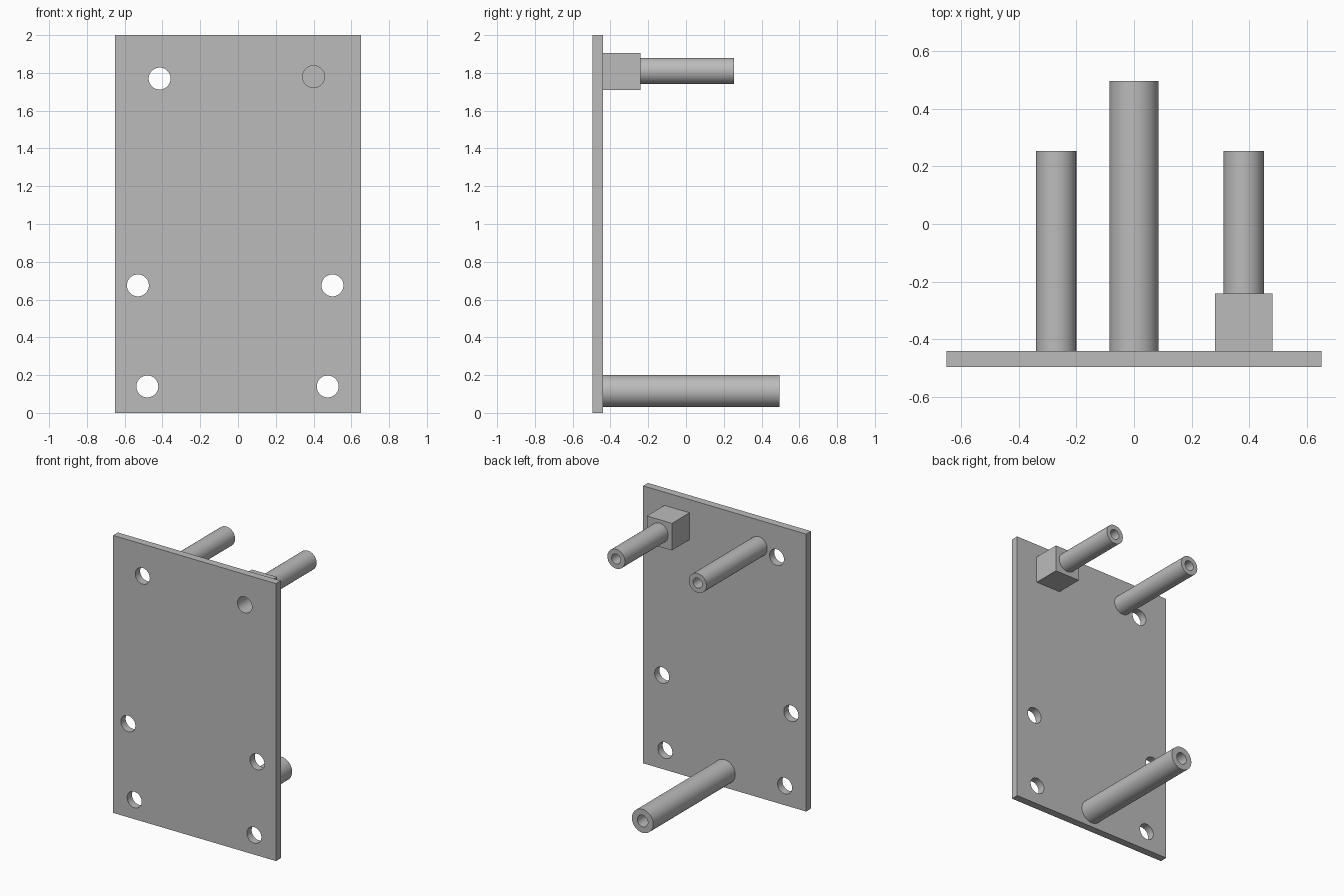
import bpy
import bmesh
from math import pi
from mathutils import Matrix, Vector

cube = bpy.data.objects.get("Cube")
if cube:
    bpy.data.objects.remove(cube, do_unlink=True)

# Single plain grey
grey = bpy.data.materials.new("plain grey")
grey.use_nodes = True
colour = (0.5, 0.5, 0.5, 1)
grey.diffuse_color = colour
grey.node_tree.nodes["Principled BSDF"].inputs["Base Color"].default_value = colour

FRONT, BACK = -0.495, -0.44
BLOCK_BACK = -0.24


def finish(name, bm):
    bmesh.ops.recalc_face_normals(bm, faces=bm.faces)
    mesh = bpy.data.meshes.new(name)
    bm.to_mesh(mesh)
    bm.free()
    mesh.materials.append(grey)
    obj = bpy.data.objects.new(name, mesh)
    bpy.context.collection.objects.link(obj)
    return obj


def box(name, lo, hi):
    lo, hi = Vector(lo), Vector(hi)
    bm = bmesh.new()
    bmesh.ops.create_cube(bm, size=1, matrix=Matrix.Translation((lo + hi) / 2)
                          @ Matrix.Diagonal((*(hi - lo), 1)))
    return finish(name, bm)


def drill(obj, holes, radius, y0, y1):
    """Cut round holes running along y, then discard the cutter."""
    bm = bmesh.new()
    for x, z in holes:
        bmesh.ops.create_cone(
            bm, cap_ends=True, segments=48, radius1=radius, radius2=radius, depth=y1 - y0,
            matrix=Matrix.Translation((x, (y0 + y1) / 2, z)) @ Matrix.Rotation(pi / 2, 4, 'X'))
    cutter = finish("hole_cutter", bm)
    cutter.hide_render = True
    mod = obj.modifiers.new("holes", 'BOOLEAN')
    mod.object = cutter
    mod.solver = 'EXACT'
    bpy.context.view_layer.objects.active = obj
    bpy.ops.object.modifier_apply(modifier=mod.name)
    bpy.data.objects.remove(cutter, do_unlink=True)


def post(name, x, z, radius, bore, y0, y1, depth):
    """Lathe a round post with a blind bore in its rear end."""
    profile = [(0, y0), (radius, y0), (radius, y1), (bore, y1), (bore, y1 - depth), (0, y1 - depth)]
    bm = bmesh.new()
    verts = [bm.verts.new((x + r, y, z)) for r, y in profile]
    edges = [bm.edges.new(pair) for pair in zip(verts, verts[1:])]
    bmesh.ops.spin(bm, geom=verts + edges, cent=(x, 0, z), axis=(0, 1, 0),
                   angle=2 * pi, steps=48)
    bmesh.ops.remove_doubles(bm, verts=bm.verts, dist=1e-4)
    return finish(name, bm)


# Flat plate with mounting holes
plate = box("plate", (-0.65, FRONT, 0), (0.65, BACK, 2))
blind_hole = (0.40, 1.78)
drill(plate, [(-0.415, 1.77), blind_hole, (-0.53, 0.675), (0.50, 0.675),
              (-0.48, 0.14), (0.475, 0.14)], 0.058, FRONT - 0.1, BACK + 0.1)

# Spacer block behind the upper left hole
block = box("spacer_block", (0.28, BACK, 1.71), (0.48, BLOCK_BACK, 1.905))
drill(block, [blind_hole], 0.058, FRONT, BLOCK_BACK - 0.02)

# Hollow-ended posts
posts = [
    post("upper_left_post", 0.38, 1.81, 0.07, 0.036, BLOCK_BACK, 0.253, 0.3),
    post("upper_right_post", -0.27, 1.81, 0.07, 0.036, BACK, 0.253, 0.3),
    post("lower_post", 0, 0.115, 0.085, 0.042, BACK, 0.495, 0.3),
]

# Smooth round walls, sharp rims
bpy.ops.object.select_all(action='DESELECT')
for obj in [plate, block] + posts:
    obj.select_set(True)
bpy.context.view_layer.objects.active = plate
bpy.ops.object.shade_smooth_by_angle(angle=pi / 6)
